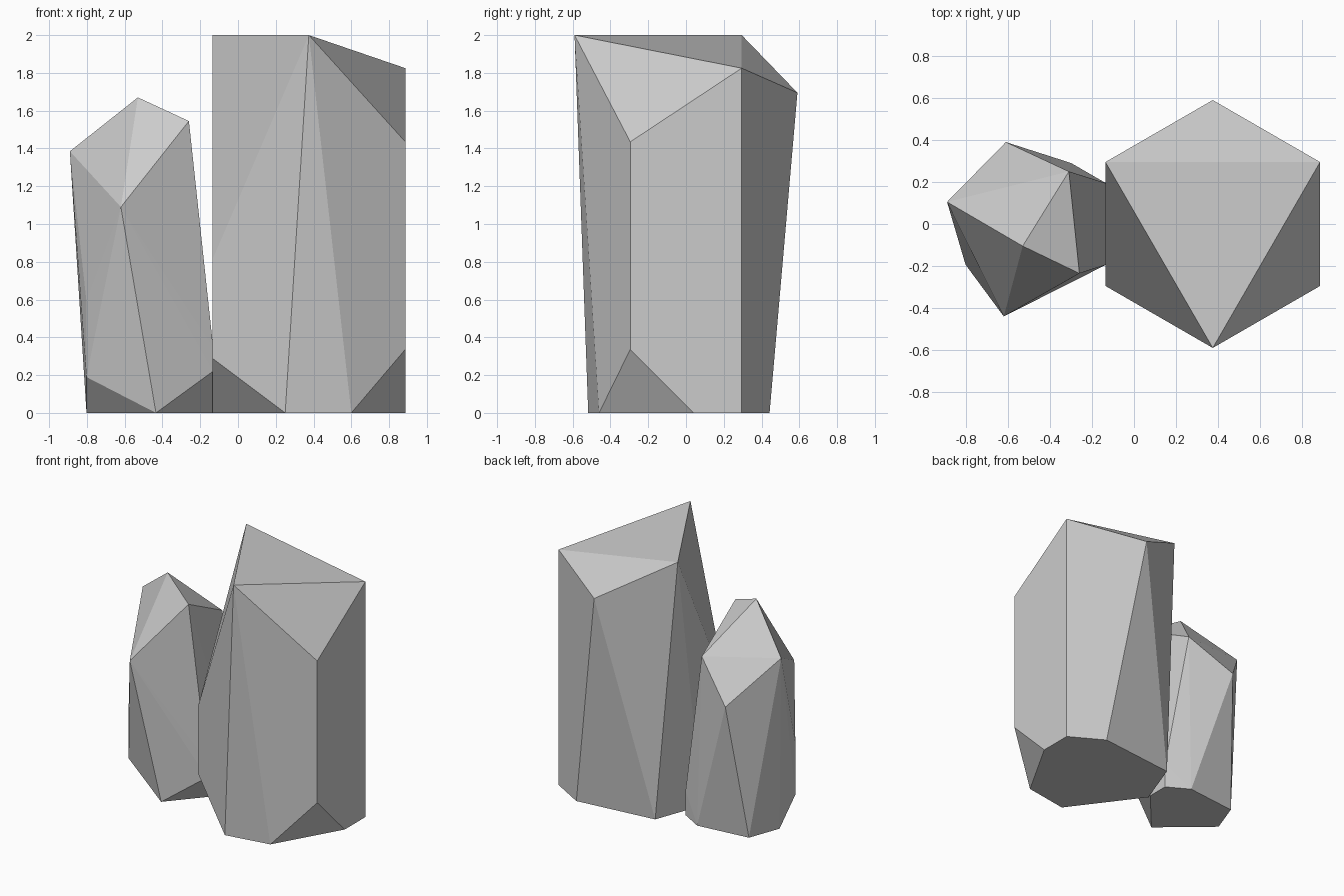
import bpy
import bmesh
import math
from mathutils import Vector

if "Cube" in bpy.data.objects:
    bpy.data.objects.remove(bpy.data.objects["Cube"], do_unlink=True)

# Single stone colour
stone = bpy.data.materials.new("pale_grey_stone")
stone.use_nodes = True
colour = (0.6, 0.6, 0.6, 1)
stone.diffuse_color = colour
stone.node_tree.nodes["Principled BSDF"].inputs["Base Color"].default_value = colour


def on_wall(centre_x, radius, position, z):
    """Point on a hexagonal prism; whole positions are corners, fractions lie along walls."""
    def corner(index):
        angle = math.radians(30 + 60 * index)
        return Vector((centre_x + radius * math.cos(angle), radius * math.sin(angle), z))
    index = math.floor(position)
    return corner(index).lerp(corner(index + 1), position - index)


def foot(centre_x, radius):
    """Chipped base shared by the crystals: back outline and the two raised front corners."""
    points = [on_wall(centre_x, radius, p, 0) for p in (0, 0.5, 1.73, 2.5, 5.57)]
    points.append(on_wall(centre_x, radius, 3, 0.49 * radius))
    points.append(on_wall(centre_x, radius, 5, 0.57 * radius))
    front_pair = [on_wall(centre_x, radius, p, 0) for p in (3.755, 4.44)]
    return points, front_pair


def make_crystal(name, points):
    """Wrap flat facets around the crystal's corner points."""
    bm = bmesh.new()
    for point in points:
        bm.verts.new(point)
    hull = bmesh.ops.convex_hull(bm, input=bm.verts[:])
    spare = {v for key in ("geom_interior", "geom_unused") for v in hull[key]
             if isinstance(v, bmesh.types.BMVert)}
    bmesh.ops.delete(bm, geom=list(spare), context="VERTS")
    bmesh.ops.dissolve_limit(bm, angle_limit=math.radians(0.2),
                             verts=bm.verts[:], edges=bm.edges[:])
    bmesh.ops.recalc_face_normals(bm, faces=bm.faces[:])
    mesh = bpy.data.meshes.new(name)
    bm.to_mesh(mesh)
    bm.free()
    mesh.materials.append(stone)
    crystal = bpy.data.objects.new(name, mesh)
    bpy.context.collection.objects.link(crystal)
    return crystal


# Tall upright crystal: corner heights of the broken tip, in order round the prism
centre, radius = 0.375, 0.59
base, front_pair = foot(centre, radius)
tip_heights = (1.825, 1.695, 2, 0.81, 2, 1.435)
tip = [on_wall(centre, radius, i, z) for i, z in enumerate(tip_heights)]
make_crystal("tall_crystal", base + front_pair + tip)

# Short leaning crystal: its two front base corners join into one
centre, radius = -0.467, 0.387
base, front_pair = foot(centre, radius)
base.append((front_pair[0] + front_pair[1]) / 2)
shoulders = [on_wall(centre, radius, i, z) for i, z in ((0, 0.19), (3, 0.59), (5, 0.35))]
leaning_tip = [Vector(p) for p in (
    (-0.53, -0.105, 1.67), (-0.26, -0.235, 1.545), (-0.62, -0.44, 1.09),
    (-0.89, 0.105, 1.385), (-0.61, 0.39, 1.04), (-0.31, 0.25, 1.3))]
make_crystal("short_crystal", base + shoulders + leaning_tip)
